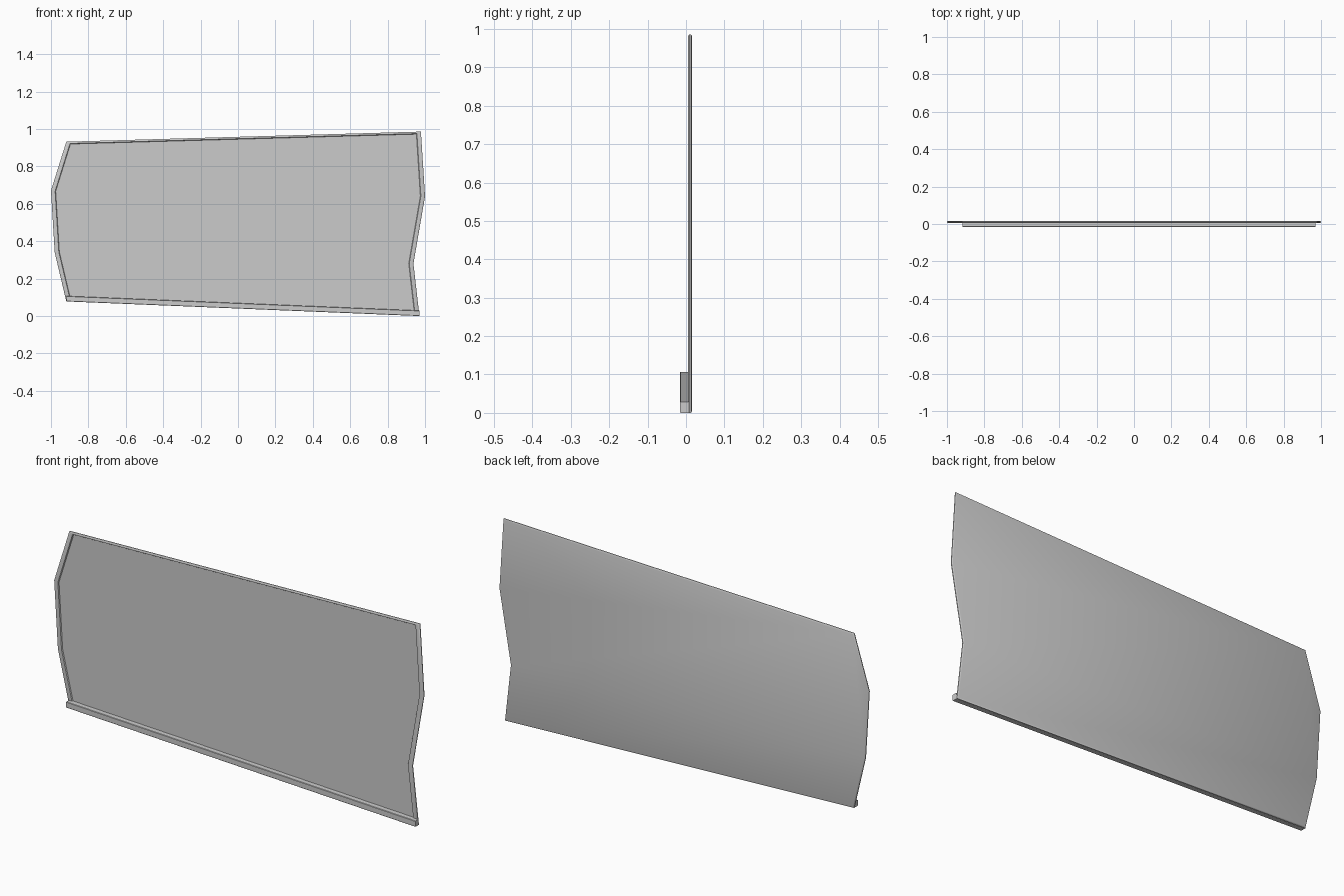
import bpy, bmesh
from mathutils import Vector
from mathutils.geometry import intersect_line_line_2d as _unused

if "Cube" in bpy.data.objects:
    bpy.data.objects.remove(bpy.data.objects["Cube"])

# Panel outline (x, z), counter-clockwise seen from the front
OUT = [Vector(p) for p in [(-0.918, 0.078), (0.970, 0.0), (0.938, 0.28), (1.0, 0.64),
                           (0.978, 0.986), (-0.918, 0.932), (-1.0, 0.67), (-0.98, 0.34)]]
# Which edges are bottom / side / top, in outline order
KIND = ["bottom", "side", "side", "side", "top", "side", "side", "side"]


def inset(bottom, side, top):
    """Mitred inset of the outline with a width for each kind of edge."""
    width = {"bottom": bottom, "side": side, "top": top}
    lines = []
    n = len(OUT)
    for i in range(n):
        a, b = OUT[i], OUT[(i + 1) % n]
        d = (b - a).normalized()
        lines.append((a + Vector((-d.y, d.x)) * width[KIND[i]], d))
    pts = []
    for i in range(n):
        (p, d), (q, e) = lines[i - 1], lines[i]
        w = q - p
        t = (w.x * e.y - w.y * e.x) / (d.x * e.y - d.y * e.x)
        pts.append(p + d * t)
    return pts


def loft(name, rings, smooth):
    """Join rings of 3D points with quads and cap both ends."""
    bm = bmesh.new()
    loops = [[bm.verts.new(p) for p in r] for r in rings]
    n = len(loops[0])
    for a, b in zip(loops, loops[1:]):
        for i in range(n):
            j = (i + 1) % n
            bm.faces.new((a[i], a[j], b[j], b[i]))
    bm.faces.new(loops[0])
    bm.faces.new(loops[-1])
    bmesh.ops.recalc_face_normals(bm, faces=bm.faces)
    me = bpy.data.meshes.new(name)
    bm.to_mesh(me)
    bm.free()
    ob = bpy.data.objects.new(name, me)
    bpy.context.collection.objects.link(ob)
    bpy.context.view_layer.objects.active = ob
    ob.select_set(True)
    if smooth:
        bpy.ops.object.shade_smooth_by_angle(angle=0.6)
    ob.select_set(False)
    return ob


# Thin sheet with rounded rim and a folded hem around the front
steps = [(0.016, 0.006, 0.006, 0.006), (0.0145, 0.002, 0.002, 0.002), (0.0125, 0, 0, 0),
         (0.0085, 0, 0, 0), (0.0065, 0.002, 0.002, 0.002), (0.005, 0.006, 0.006, 0.006),
         (0.005, 0.028, 0.022, 0.010), (0.010, 0.029, 0.025, 0.013)]
loft("panel", [[(p.x, y, p.y) for p in inset(b, s, t)] for y, b, s, t in steps], True)

# Lip standing forward along the bottom edge: (y, height above the edge)
section = [(0.008, 0.0), (-0.014, 0.0), (-0.016, 0.002),
           (-0.016, 0.027), (-0.014, 0.029), (0.008, 0.029)]
loft("bottom_lip", [[(e.x, y, e.y + h) for y, h in section] for e in OUT[:2]], False)
